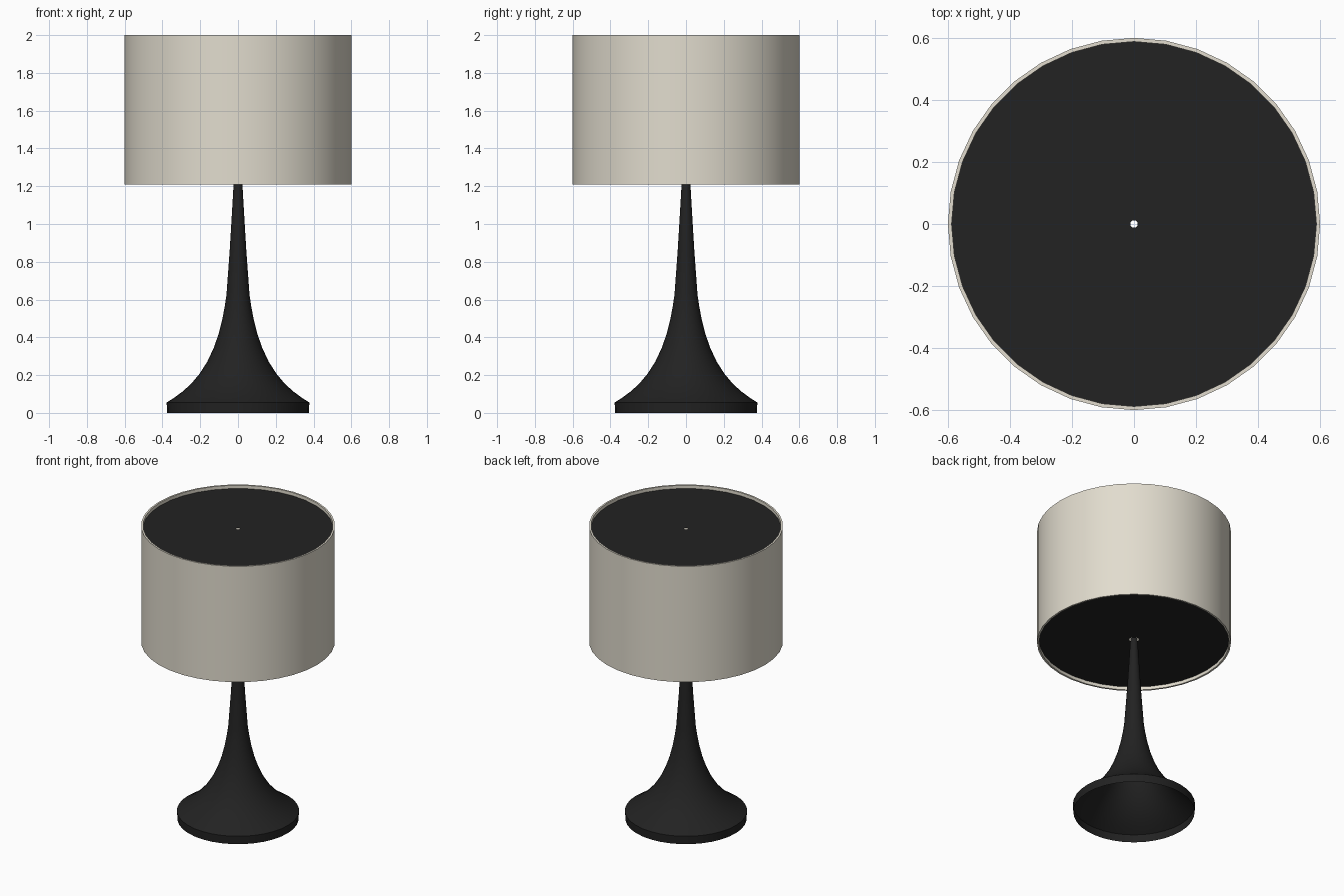
import bpy, math

if "Cube" in bpy.data.objects:
    bpy.data.objects.remove(bpy.data.objects["Cube"])

SIDES = 36


def material(name, rgb):
    m = bpy.data.materials.new(name)
    m.diffuse_color = (*rgb, 1)
    m.use_nodes = True
    m.node_tree.nodes["Principled BSDF"].inputs["Base Color"].default_value = m.diffuse_color
    return m


black = material("black_finish", (0.016, 0.016, 0.016))
cream = material("cream_fabric", (0.76, 0.72, 0.62))


def lathe(name, profile, mat, closed=False):
    """Spin a list of (radius, z) points around the z axis."""
    verts, faces = [], []
    n = len(profile)
    for i in range(SIDES):
        a = 2 * math.pi * i / SIDES
        verts += [(r * math.cos(a), r * math.sin(a), z) for r, z in profile]
    for i in range(SIDES):
        j = (i + 1) % SIDES
        for k in range(n if closed else n - 1):
            l = (k + 1) % n
            faces.append((i * n + k, j * n + k, j * n + l, i * n + l))
    mesh = bpy.data.meshes.new(name)
    mesh.from_pydata(verts, [], faces)
    mesh.materials.append(mat)
    obj = bpy.data.objects.new(name, mesh)
    bpy.context.collection.objects.link(obj)
    bpy.ops.object.select_all(action='DESELECT')
    obj.select_set(True)
    bpy.context.view_layer.objects.active = obj
    bpy.ops.object.shade_smooth_by_angle(angle=math.radians(30))
    return obj


# Flared hollow base that sweeps up into the thin stem, open at both ends
lathe("base_and_stem", [
    (0.375, 0), (0.378, 0.055), (0.338, 0.08), (0.295, 0.112), (0.25, 0.152),
    (0.205, 0.205), (0.163, 0.27), (0.128, 0.345), (0.102, 0.42),
    (0.083, 0.495), (0.07, 0.565), (0.061, 0.625), (0.044, 0.86),
    (0.032, 1.06), (0.022, 1.235)], black)

# Drum shade with a thin wall
lathe("shade", [(0.6, 1.21), (0.6, 2.0), (0.588, 2.0), (0.588, 1.21)],
      cream, closed=True)

# Diffuser discs recessed just inside both ends, each with a centre hole
lathe("top_disc", [(0.588, 1.978), (0.012, 1.978)], black)
lathe("bottom_disc", [(0.028, 1.232), (0.588, 1.232)], black)
